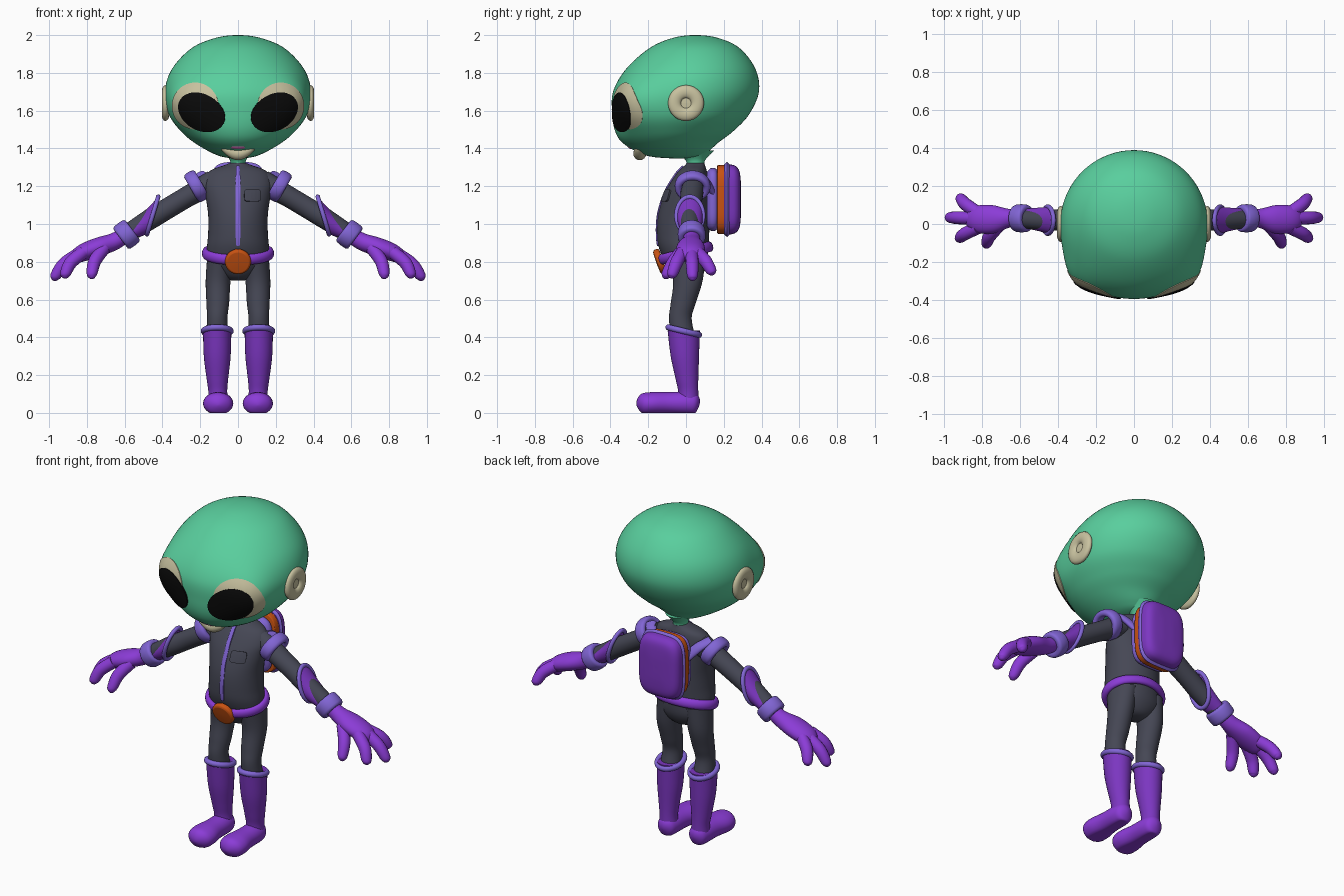
import bpy, bmesh, math
from mathutils import Vector
from mathutils.bvhtree import BVHTree

cube = bpy.data.objects.get("Cube")
if cube:
    bpy.data.objects.remove(cube)

X, Y, Z = Vector((1, 0, 0)), Vector((0, 1, 0)), Vector((0, 0, 1))


def material(name, r, g, b):
    m = bpy.data.materials.new(name)
    m.use_nodes = True
    m.diffuse_color = (r, g, b, 1)
    bsdf = next(n for n in m.node_tree.nodes if n.type == 'BSDF_PRINCIPLED')
    bsdf.inputs["Base Color"].default_value = (r, g, b, 1)
    return m


GREEN = material("skin green", .1, .62, .34)
PURPLE = material("purple", .26, .045, .68)
DEEP = material("deep purple", .2, .037, .53)
LAVENDER = material("lavender", .22, .13, .66)
GREY = material("suit grey", .06, .063, .09)
ORANGE = material("orange", .58, .085, .006)
CREAM = material("cream", .58, .54, .35)
PINK = material("pink", .72, .16, .5)
BLACK = material("eye black", .003, .003, .003)


def build(name, verts, faces, mat, mirror=False):
    me = bpy.data.meshes.new(name)
    me.from_pydata(verts, [], faces)
    bm = bmesh.new()
    bm.from_mesh(me)
    bmesh.ops.recalc_face_normals(bm, faces=bm.faces)
    bm.to_mesh(me)
    bm.free()
    me.materials.append(mat)
    me.shade_smooth()
    me.set_sharp_from_angle(angle=math.radians(45))
    ob = bpy.data.objects.new(name, me)
    bpy.context.scene.collection.objects.link(ob)
    if mirror:
        ob.modifiers.new("Mirror", 'MIRROR').use_mirror_merge = False
    return BVHTree.FromPolygons(verts, faces)


def spline(rows, steps):
    """Smooth curve through rows; ends of no radius are rounded off."""
    def ghost(end, nxt):
        return nxt[:3] + tuple(-r for r in nxt[3:]) if end[3] < .002 else end
    p = [ghost(rows[0], rows[1])] + list(rows) + [ghost(rows[-1], rows[-2])]
    out = []
    for i in range(1, len(p) - 2):
        for k in range(steps):
            t = k / steps
            out.append([b + .5 * t * (c - a + t * (2 * a - 5 * b + 4 * c - d + t * (3 * (b - c) + d - a)))
                        for a, b, c, d in zip(*p[i - 1:i + 3])])
    return out + [list(rows[-1])]


def sup(v, power):
    return math.copysign(abs(v) ** power, v)


def grid_faces(rows, n, wrap=False):
    return [(i * n + j, i * n + (j + 1) % n, (i + 1) % rows * n + (j + 1) % n, (i + 1) % rows * n + j)
            for i in range(rows if wrap else rows - 1) for j in range(n)]


def loft(name, rows, mat, side=X, axis=None, mirror=False, n=32, steps=6, power=1, warp=None):
    """Skin over rings given as x, y, z and two half widths."""
    rings = spline(rows, steps)
    verts = []
    for i, (x, y, z, a, b) in enumerate(rings):
        t = axis
        if t is None:
            t = Vector(rings[min(i + 1, len(rings) - 1)][:3]) - Vector(rings[max(i - 1, 0)][:3])
        t = t.normalized()
        u = (side - t * side.dot(t)).normalized()
        v = t.cross(u)
        for j in range(n):
            w = math.tau * j / n
            p = Vector((x, y, z)) + u * max(a, .0004) * sup(math.cos(w), power) \
                + v * max(b, .0004) * sup(math.sin(w), power)
            verts.append(warp(p) if warp else p)
    m = len(rings)
    faces = grid_faces(m, n) + [tuple(range(n)), tuple(range((m - 1) * n, m * n))]
    return build(name, verts, faces, mat, mirror)


def ring(name, centre, u, v, h, t, mat, mirror=False, power=1, n=48, k=14):
    """Band around the ellipse u, v with half height h and half thickness t."""
    nrm = u.cross(v).normalized()
    verts = []
    for i in range(n):
        w = math.tau * i / n
        d = u * math.cos(w) + v * math.sin(w)
        for j in range(k):
            q = math.tau * j / k
            verts.append(Vector(centre) + d + d.normalized() * t * sup(math.cos(q), power)
                         + nrm * h * sup(math.sin(q), power))
    build(name, verts, grid_faces(n, k, True), mat, mirror)


def plate(name, tree, x, z, a, b, mat, lift, turn=0, power=1, mirror=False, n=48, m=10):
    """Thin plate laid on the front of a surface."""
    verts = []
    for i in range(m + 2):
        r = max(min(i, m) / m, .01)
        for j in range(n):
            w = math.tau * j / n
            p, q = a * r * sup(math.cos(w), power), b * r * sup(math.sin(w), power)
            start = Vector((x + p * math.cos(turn) - q * math.sin(turn), -2,
                            z + p * math.sin(turn) + q * math.cos(turn)))
            hit, nor, _, _ = tree.ray_cast(start, Y)
            if nor.y > 0:
                nor = -nor
            verts.append(hit + nor * (lift if i <= m else -.004))
    build(name, verts, grid_faces(m + 2, n) + [tuple(range(n))], mat, mirror)


# Head with bulging eye sockets
def brow(p):
    d = (Vector((abs(p.x), p.y, p.z)) - Vector((.27, -.26, 1.64))).length
    return p + (p - Vector((0, 0, 1.65))).normalized() * .045 * math.exp(-(d / .13) ** 2)


head = loft("head", [(0, .05, 2, 0, 0), (0, .05, 1.985, .12, .12), (0, .045, 1.93, .247, .24),
                     (0, .025, 1.82, .35, .343), (0, 0, 1.7, .387, .386), (0, -.028, 1.58, .365, .362),
                     (0, -.063, 1.49, .3, .312), (0, -.083, 1.43, .23, .253), (0, -.07, 1.38, .145, .185),
                     (0, -.055, 1.355, .08, .12), (0, -.04, 1.347, 0, 0)],
            GREEN, axis=Z, n=72, steps=8, warp=brow)
loft("neck", [(0, .05, 1.28, .045, .05), (0, .05, 1.335, .042, .05), (0, .04, 1.39, .08, .11)], GREEN, axis=Z)

# Face
plate("eye_surround", head, .225, 1.625, .122, .122, CREAM, .004, mirror=True)
plate("eye", head, .19, 1.592, .129, .093, BLACK, .008, turn=.5, mirror=True)
ring("ear_rim", (.384, 0, 1.64), Y * .06, Z * .06, .02, .035, CREAM, True)
loft("ear_hollow", [(.34, 0, 1.64, .05, .05), (.385, 0, 1.64, .045, .045), (.386, 0, 1.64, 0, 0)],
     CREAM, side=Y, mirror=True)
loft("lower_lip", [(-.09, -.235, 1.43, 0, 0), (-.07, -.25, 1.4, .02, .02), (0, -.245, 1.372, .034, .034),
                   (.07, -.25, 1.4, .02, .02), (.09, -.235, 1.43, 0, 0)], CREAM, side=Y)
loft("mouth", [(-.05, -.28, 1.42, 0, 0), (-.03, -.285, 1.416, .022, .017), (.03, -.285, 1.416, .022, .017),
               (.05, -.28, 1.42, 0, 0)], PINK, side=Y)

# Suit body
torso = loft("torso", [(0, .01, .7, 0, 0), (0, .01, .715, .08, .06), (0, .005, .78, .158, .105),
                       (0, -.012, .87, .164, .13), (0, -.015, .95, .158, .138), (0, -.012, 1.05, .158, .135),
                       (0, 0, 1.15, .172, .118), (0, .018, 1.22, .18, .1), (0, .035, 1.28, .15, .075),
                       (0, .048, 1.312, .07, .052), (0, .05, 1.322, .044, .048)], GREY, axis=Z, n=48)
plate("zip", torso, 0, 1.095, .012, .21, LAVENDER, .007, power=.3, m=24)
plate("chest_pocket", torso, .075, 1.15, .042, .032, GREY, .009, power=.4)
loft("legs", [(.09, .005, .84, .072, .1), (.105, .01, .7, .066, .078), (.107, -.015, .58, .06, .066),
              (.11, -.03, .5, .054, .06), (.11, -.015, .4, .06, .065)], GREY, axis=Z, mirror=True)

# Belt and buckle
ring("belt", (0, -.005, .845), X * .172, Vector((0, .13, .035)), .028, .019, PURPLE)
face = Vector((0, -.94, -.34))
loft("buckle", [(*(Vector((0, -.14, .8)) + face * d), r, r)
                for d, r in ((-.02, .06), (-.012, .068), (.006, .068), (.014, .06), (.016, .05), (.018, 0))],
     ORANGE, axis=face)

# Boots
loft("boot_shafts", [(.11, -.012, .435, .075, .085), (.11, -.006, .3, .071, .075), (.109, .005, .18, .057, .06),
                     (.107, .012, .11, .05, .053), (.105, .012, .04, .056, .056)], DEEP, axis=Z, mirror=True)
ring("boot_cuffs", (.11, -.012, .433), X * .072, Vector((0, .082, -.02)), .016, .015, LAVENDER, True)
loft("boot_feet", [(.105, .072, .045, 0, 0), (.105, .055, .048, .045, .05), (.105, .01, .052, .06, .06),
                   (.105, -.09, .052, .066, .058), (.105, -.18, .05, .08, .06), (.105, -.235, .045, .062, .052),
                   (.105, -.262, .04, 0, 0)], PURPLE, mirror=True,
     warp=lambda p: Vector((p.x, p.y, max(p.z, 0))))

# Arms, shoulder pads and straps
loft("arms", [(.13, .04, 1.22, .06, .065), (.25, .03, 1.155, .06, .056), (.36, .025, 1.09, .055, .055),
              (.45, .02, 1.035, .055, .055), (.56, .025, .965, .05, .05)], GREY, side=Y, mirror=True)
ring("shoulder_pads", (.22, .035, 1.2), Y * .075, Vector((.5, 0, .87)) * .066, .034, .02, LAVENDER, True, .8)
loft("pack_straps", [(.2, .05, 1.265, .03, .015), (.16, .1, 1.235, .03, .018), (.1, .14, 1.17, .03, .018)],
     LAVENDER, mirror=True)

# Gauntlets and gloves
cuff = Vector((.958, 0, .287))
loft("gauntlets", [(.452, .02, 1.045, .07, .103), (.51, .025, 1, .06, .077), (.58, .03, .95, .05, .055)],
     DEEP, side=Y, axis=cuff, mirror=True)
ring("gauntlet_rims", (.452, .02, 1.045), Y * .07, Vector((-.287, 0, .958)) * .103, .012, .013, LAVENDER, True)
ring("bracelets", (.59, .03, .945), Y * .054, Vector((.6, 0, .8)) * .054, .04, .02, LAVENDER, True, .6)
loft("palms", [(.6, .03, .94, .042, .042), (.66, .03, .905, .05, .046), (.74, .025, .878, .074, .05),
               (.82, .025, .848, .072, .046), (.865, .025, .822, .045, .032), (.885, .025, .81, 0, 0)],
     PURPLE, side=Y, mirror=True)
FINGERS = {"back_finger": ((.82, .06, .85), (.915, .145, .73)),
           "middle_finger": ((.83, .03, .85), (.978, .035, .7)),
           "front_finger": ((.82, -.02, .85), (.92, -.08, .712)),
           "thumb": ((.71, -.01, .87), (.775, -.115, .71))}
for name, (start, end) in FINGERS.items():
    a, b = Vector(start), Vector(end)
    rows = []
    for t, r in ((0, .034), (.5, .034), (.85, .029), (.96, .018), (1, 0)):
        p = a.lerp(b, t) + Vector((1, 0, 1)) * .06 * t * (1 - t)
        rows.append((*p, r, r))
    loft(name, rows, PURPLE, side=Y, mirror=True, n=16)


# Backpack in layers
def slab(name, y0, y1, a, b, soft, mat):
    d = min(soft, (y1 - y0) * .4)
    loft(name, [(0, y0, 1.13, a - soft, b - soft), (0, y0 + d, 1.13, a, b), (0, y1 - d, 1.13, a, b),
                (0, y1, 1.13, a - soft, b - soft)], mat, axis=Y, n=64, power=.5)


slab("pack_base", .11, .175, .125, .165, .02, LAVENDER)
slab("pack_band", .165, .215, .137, .182, .006, ORANGE)
slab("pack_lip", .205, .23, .147, .197, .01, LAVENDER)
loft("pack_shell", [(0, .2, 1.13, .138, .185), (0, .235, 1.13, .138, .185), (0, .265, 1.13, .13, .175),
                    (0, .284, 1.13, .105, .145), (0, .291, 1.13, .05, .08), (0, .292, 1.13, 0, 0)],
     DEEP, axis=Y, n=64, power=.5)
